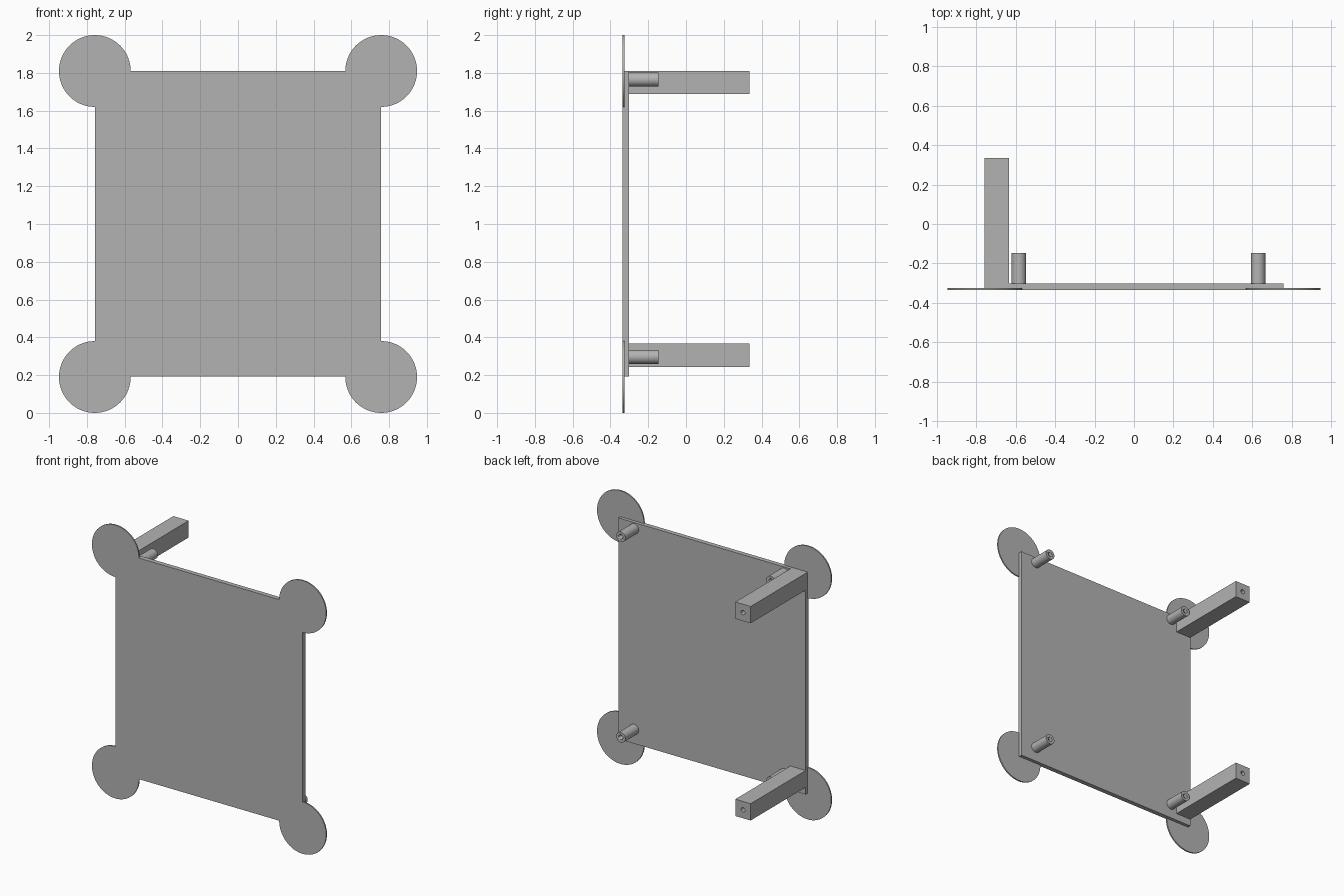
import bpy
import bmesh
from math import pi, radians
from mathutils import Matrix, Vector

if "Cube" in bpy.data.objects:
    bpy.data.objects.remove(bpy.data.objects["Cube"])

grey = bpy.data.materials.new("plain_grey")
grey.use_nodes = True
grey.diffuse_color = (0.45, 0.45, 0.45, 1)
grey.node_tree.nodes["Principled BSDF"].inputs["Base Color"].default_value = grey.diffuse_color

FRONT, PLATE_BACK, ARM_END = -0.335, -0.301, 0.335
PLATE_X, LOW, HIGH = 0.758, 0.192, 1.81
HOLE = 0.016


def finish(name, bm, smooth=False):
    bmesh.ops.recalc_face_normals(bm, faces=bm.faces)
    mesh = bpy.data.meshes.new(name)
    bm.to_mesh(mesh)
    bm.free()
    mesh.materials.append(grey)
    obj = bpy.data.objects.new(name, mesh)
    bpy.context.collection.objects.link(obj)
    if smooth:
        bpy.ops.object.select_all(action="DESELECT")
        obj.select_set(True)
        bpy.context.view_layer.objects.active = obj
        bpy.ops.object.shade_smooth_by_angle(angle=radians(30))
    return obj


def box(name, low, high):
    low, high = Vector(low), Vector(high)
    bm = bmesh.new()
    bmesh.ops.create_cube(bm, size=1, matrix=Matrix.Translation((low + high) / 2)
                          @ Matrix.Diagonal((*(high - low), 1)))
    return finish(name, bm)


def rod(name, x, z, radius, y0, y1, sides=48):
    # Cylinder running along y
    bm = bmesh.new()
    place = Matrix.Translation((x, (y0 + y1) / 2, z)) @ Matrix.Rotation(pi / 2, 4, "X")
    bmesh.ops.create_cone(bm, cap_ends=True, segments=sides, radius1=radius,
                          radius2=radius, depth=y1 - y0, matrix=place)
    return finish(name, bm, True)


def drill(obj, x, z, y0, y1):
    # Round hole along y, left as a live cut with a hidden helper
    cutter = rod(obj.name + "_cutter", x, z, HOLE, y0, y1, 24)
    cutter.hide_render = True
    cutter.hide_viewport = True
    cut = obj.modifiers.new("hole", "BOOLEAN")
    cut.operation = "DIFFERENCE"
    cut.solver = "EXACT"
    cut.object = cutter
    bpy.context.view_layer.objects.active = obj
    bpy.ops.object.modifier_apply(modifier=cut.name)
    bpy.data.objects.remove(cutter)


# Main panel
box("panel", (-PLATE_X, FRONT, LOW), (PLATE_X, PLATE_BACK, HIGH))

# Thin round pads on the corners
for side, x in (("right", -PLATE_X), ("left", PLATE_X)):
    for level, z in (("lower", 0.19), ("upper", 1.81)):
        rod(f"{level}_{side}_corner_pad", x, z, 0.19, FRONT, FRONT + 0.01, 64)

# Hollow pegs on the back
for side, x in (("right", -0.584), ("left", 0.63)):
    for level, z in (("lower", 0.297), ("upper", 1.765)):
        peg = rod(f"{level}_{side}_peg", x, z, 0.037, PLATE_BACK, -0.146, 32)
        drill(peg, x, z, PLATE_BACK + 0.02, 0)

# Square arms with a hole in the far end
for level, z0 in (("lower", 0.244), ("upper", 1.687)):
    arm = box(f"{level}_arm", (-PLATE_X, PLATE_BACK, z0),
              (-PLATE_X + 0.124, ARM_END, z0 + 0.123))
    drill(arm, -PLATE_X + 0.062, z0 + 0.0615, ARM_END - 0.15, ARM_END + 0.1)
